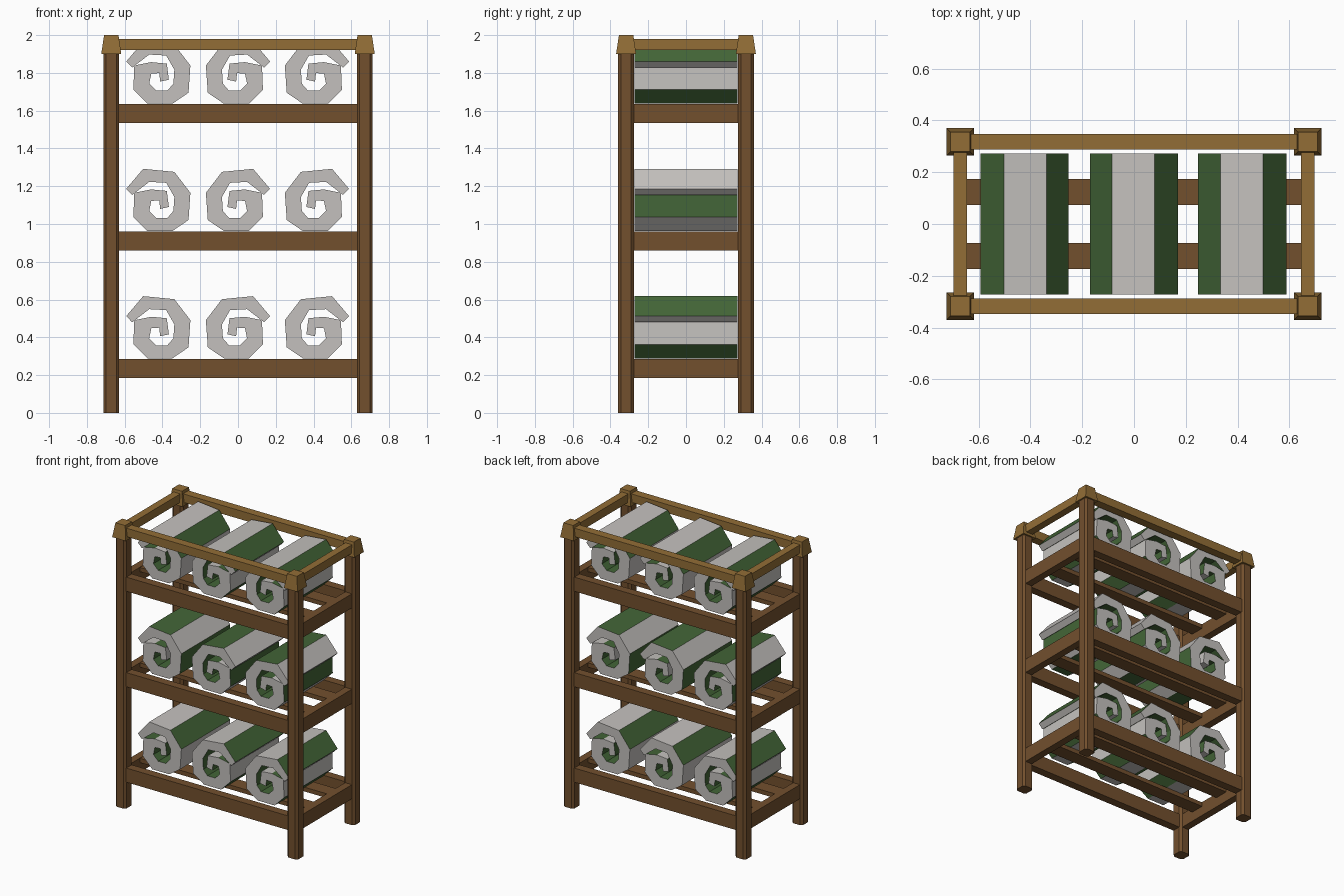
import bpy
import bmesh

cube = bpy.data.objects.get("Cube")
if cube:
    bpy.data.objects.remove(cube, do_unlink=True)


def material(name, rgb):
    m = bpy.data.materials.new(name)
    m.use_nodes = True
    m.diffuse_color = (*rgb, 1)
    bsdf = next(n for n in m.node_tree.nodes if n.type == "BSDF_PRINCIPLED")
    bsdf.inputs["Base Color"].default_value = (*rgb, 1)
    bsdf.inputs["Roughness"].default_value = 0.9
    return m


WOOD = material("brown wood", (0.17, 0.08, 0.027))
GOLD = material("golden wood", (0.29, 0.155, 0.037))
WHITE = material("off white cloth", (0.55, 0.53, 0.51))
GREEN = material("green cloth", (0.056, 0.13, 0.038))


def finish(name, bm, mats):
    bmesh.ops.recalc_face_normals(bm, faces=bm.faces)
    mesh = bpy.data.meshes.new(name)
    bm.to_mesh(mesh)
    bm.free()
    for m in mats:
        mesh.materials.append(m)
    obj = bpy.data.objects.new(name, mesh)
    bpy.context.collection.objects.link(obj)
    return obj


def loft(name, sections, mats):
    """Join matching closed outlines, capped at both ends."""
    bm = bmesh.new()
    rings = [[bm.verts.new(p) for p in s] for s in sections]
    n = len(rings[0])
    for a, b in zip(rings, rings[1:]):
        for i in range(n):
            j = (i + 1) % n
            bm.faces.new((a[i], a[j], b[j], b[i])).material_index = side_rule(i) if side_rule else 0
    bm.faces.new(rings[0])
    bm.faces.new(rings[-1])
    return finish(name, bm, mats)


side_rule = None


def box(name, centre, size, mat):
    x, y, z = centre
    w, d, h = (s / 2 for s in size)
    outline = [(-w, -d), (w, -d), (w, d), (-w, d)]
    return loft(name, [[(x + a, y + b, z + c) for a, b in outline] for c in (-h, h)], [mat])


PX, PY = 0.671, 0.317      # post centres
SHELVES = (0.286, 0.96, 1.634)

# Corner posts with chamfered edges and tapered caps
h, c = 0.042, 0.027
octagon = [(-c, -h), (c, -h), (h, -c), (h, c), (c, h), (-c, h), (-h, c), (-h, -c)]
for sx, side in ((-1, "right"), (1, "left")):
    for sy, end in ((-1, "front"), (1, "back")):
        x, y = sx * PX, sy * PY
        loft(f"{end}_{side}_post", [[(x + a, y + b, z) for a, b in octagon] for z in (0, 1.92)], [WOOD])
        loft(f"{end}_{side}_cap",
             [[(x + a * r, y + b * r, z) for a, b in ((-1, -1), (1, -1), (1, 1), (-1, 1))]
              for r, z in ((0.053, 1.9), (0.038, 2.0))], [GOLD])


def frame(prefix, z, height, mat, length, depth):
    for s, end in ((-1, "front"), (1, "back")):
        box(f"{prefix}_{end}_rail", (0, s * PY, z), (length, 0.06, height), mat)
    for s, side in ((-1, "right"), (1, "left")):
        box(f"{prefix}_{side}_rail", (s * PX, 0, z), (0.053, depth, height), mat)


# Top frame, shelf frames and slats
frame("top", 1.95, 0.06, GOLD, 2 * PX, 2 * PY)
for k, z in enumerate(SHELVES):
    frame(f"shelf_{k + 1}", z - 0.05, 0.1, WOOD, 2 * PX - 0.06, 2 * PY - 0.06)
    for s, end in ((-1, "front"), (1, "back")):
        box(f"shelf_{k + 1}_{end}_slat", (0, s * 0.123, z - 0.017), (2 * PX, 0.1, 0.03), WOOD)

# Rolled cloth: spiral outline, outer side first, then back along the inner side
outer = [(-.17, .223), (-.08, .329), (.085, .313), (.17, .202), (.16, .058), (.075, 0),
         (-.058, 0), (-.132, .074), (-.127, .202), (-.037, .22), (.045, .212), (.056, .127)]
inner = [(-.138, .191), (-.048, .26), (.042, .255), (.085, .18), (.08, .106), (.048, .069),
         (-.011, .069), (-.048, .106), (-.037, .159), (.005, .162), (.01, .117)]
spiral = outer + inner[::-1]
last = len(outer) - 1


def cloth_colours(swap):
    def rule(i):
        if i < last:
            return (i + 1 + swap) % 2      # alternating stripes outside
        return 0 if i in (last, len(spiral) - 1) else 1
    return rule


for k, z in enumerate(SHELVES):
    side_rule = cloth_colours(k % 2)
    for x, flip, place in ((-.422, 1, "right"), (0, -1, "middle"), (.418, -1, "left")):
        loft(f"shelf_{k + 1}_{place}_roll",
             [[(x + flip * a, y, z + 0.003 + b) for a, b in spiral] for y in (-.272, .272)],
             [WHITE, GREEN])
